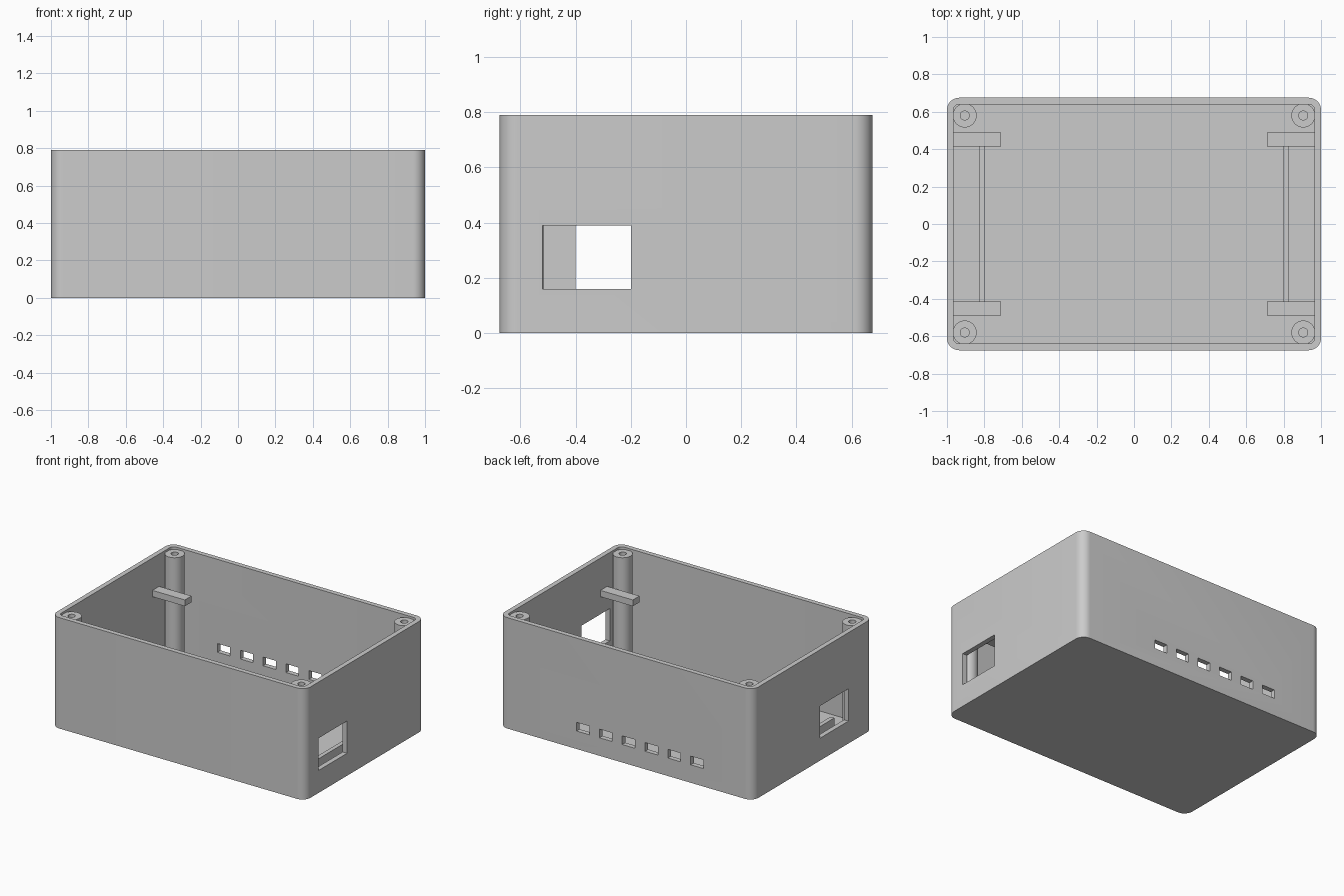
import bpy, bmesh
from math import cos, sin, pi, radians

default = bpy.data.objects.get("Cube")
if default:
    bpy.data.objects.remove(default, do_unlink=True)

HX, HY, HEIGHT = 1.0, 0.675, 0.79
WALL, FLOOR = 0.035, 0.035

grey = bpy.data.materials.new("grey_plastic")
grey.use_nodes = True
GREY = (0.6, 0.6, 0.6, 1)
grey.diffuse_color = GREY
grey.node_tree.nodes["Principled BSDF"].inputs["Base Color"].default_value = GREY


def finish(name, bm):
    bmesh.ops.recalc_face_normals(bm, faces=bm.faces)
    mesh = bpy.data.meshes.new(name)
    bm.to_mesh(mesh)
    bm.free()
    mesh.materials.append(grey)
    obj = bpy.data.objects.new(name, mesh)
    bpy.context.collection.objects.link(obj)
    return obj


def smooth(obj):
    bpy.ops.object.select_all(action="DESELECT")
    obj.select_set(True)
    bpy.context.view_layer.objects.active = obj
    bpy.ops.object.shade_smooth_by_angle(angle=radians(30))


def loft(name, rings):
    """Bridge equal-sized closed rings and cap the first and last."""
    bm = bmesh.new()
    loops = [[bm.verts.new(p) for p in ring] for ring in rings]
    n = len(loops[0])
    for a, b in zip(loops, loops[1:]):
        for i in range(n):
            j = (i + 1) % n
            bm.faces.new((a[i], a[j], b[j], b[i]))
    bm.faces.new(loops[0])
    bm.faces.new(loops[-1])
    return finish(name, bm)


def rounded_ring(hx, hy, r, z, steps=10):
    ring = []
    for q, (sx, sy) in enumerate([(1, 1), (-1, 1), (-1, -1), (1, -1)]):
        for k in range(steps + 1):
            a = (q + k / steps) * pi / 2
            ring.append((sx * (hx - r) + r * cos(a), sy * (hy - r) + r * sin(a), z))
    return ring


def circle(cx, cy, r, z, n=40):
    return [(cx + r * cos(2 * pi * i / n), cy + r * sin(2 * pi * i / n), z) for i in range(n)]


def box(name, x, y, z):
    bm = bmesh.new()
    bmesh.ops.create_cube(bm, size=1)
    for v in bm.verts:
        for axis, (lo, hi) in enumerate((x, y, z)):
            v.co[axis] = lo if v.co[axis] < 0 else hi
    return finish(name, bm)


# Open-topped case with rounded corners
IX, IY = HX - WALL, HY - WALL
case = loft("case_shell", [
    rounded_ring(HX, HY, 0.065, 0),
    rounded_ring(HX, HY, 0.065, HEIGHT),
    rounded_ring(IX, IY, 0.03, HEIGHT),
    rounded_ring(IX, IY, 0.03, FLOOR),
])

# Side windows and the row of back slots
cutters = [
    box("left_window_cutter", (0.9, 1.1), (-0.52, -0.2), (0.16, 0.39)),
    box("right_window_cutter", (-1.1, -0.9), (-0.4, -0.08), (0.16, 0.39)),
]
for i in range(6):
    x = -0.61 + 0.18 * i
    cutters.append(box("slot_cutter", (x, x + 0.1), (0.6, 0.75), (0.128, 0.19)))
bpy.context.view_layer.objects.active = case
for cutter in cutters:
    cutter.hide_render = True
    cut = case.modifiers.new("opening", "BOOLEAN")
    cut.operation = "DIFFERENCE"
    cut.solver = "EXACT"
    cut.object = cutter
    bpy.ops.object.modifier_apply(modifier=cut.name)
    bpy.data.objects.remove(cutter, do_unlink=True)
smooth(case)

for sx, side in ((1, "left"), (-1, "right")):
    # Low rail on the floor along each end
    inner, outer = sorted((sx * 0.8, sx * 0.83))
    box(side + "_floor_rail", (inner, outer), (-0.485, 0.485), (FLOOR - 0.01, 0.105))
    for sy, end in ((-1, "front"), (1, "back")):
        # Hollow screw post in each corner
        cx, cy = sx * 0.905, sy * 0.58
        post = loft(f"{end}_{side}_screw_post", [
            circle(cx, cy, 0.064, FLOOR - 0.01),
            circle(cx, cy, 0.064, 0.775),
            circle(cx, cy, 0.024, 0.775),
            circle(cx, cy, 0.024, FLOOR),
        ])
        smooth(post)
        # Holding bar reaching in from the end wall
        box(f"{end}_{side}_holding_bar",
            sorted((sx * 0.71, sx * (IX + 0.01))),
            sorted((sy * 0.415, sy * 0.49)), (0.515, 0.56))
